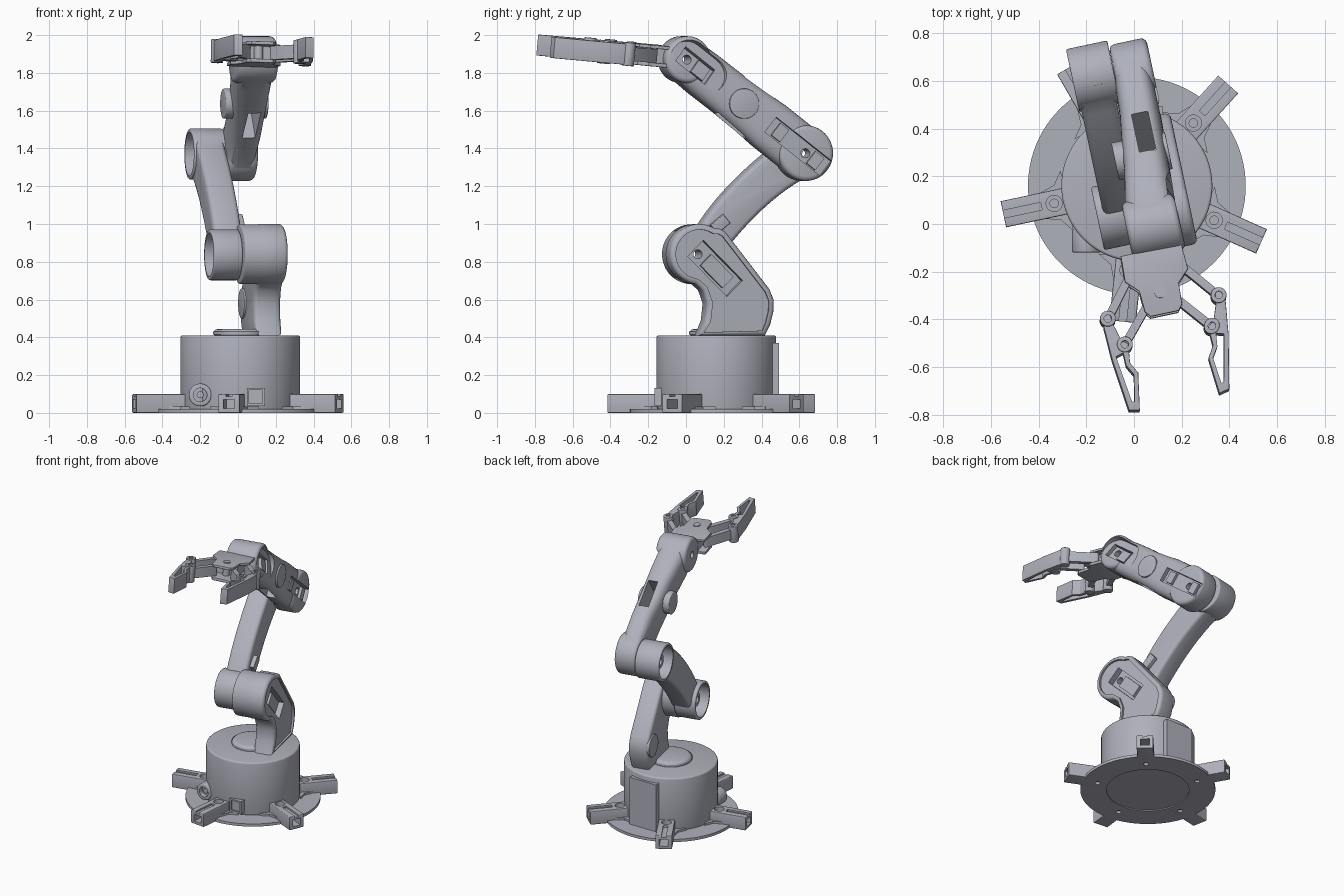
import bpy, bmesh
from math import sin, cos, pi, radians, atan2, hypot
from mathutils import Matrix

cube = bpy.data.objects.get("Cube")
if cube:
    bpy.data.objects.remove(cube)

grey = bpy.data.materials.new("light_grey")
grey.use_nodes = True
grey.diffuse_color = (0.43, 0.44, 0.5, 1)
grey.node_tree.nodes["Principled BSDF"].inputs["Base Color"].default_value = grey.diffuse_color

parts = []
shift, turn = Matrix.Translation, lambda angle, axis: Matrix.Rotation(radians(angle), 4, axis)
BASE = shift((0.012, 0.16, 0))
ARM = BASE @ turn(12, 'Z')


# ---- helpers ----
def add(name, bm, frame):
    bmesh.ops.recalc_face_normals(bm, faces=bm.faces)
    mesh = bpy.data.meshes.new(name)
    bm.to_mesh(mesh)
    bm.free()
    mesh.materials.append(grey)
    obj = bpy.data.objects.new(name, mesh)
    bpy.context.scene.collection.objects.link(obj)
    obj.matrix_world = frame
    parts.append(obj)
    return obj


def prism(name, outline, low, high, frame=ARM, axis='x', bevel=0, shrink=0):
    """Extrude an outline (y,z for axis x; x,y for axis z) from low to high."""
    bm = bmesh.new()
    place = (lambda p: (low, p[0], p[1])) if axis == 'x' else (lambda p: (p[0], p[1], low))
    face = bm.faces.new([bm.verts.new(place(p)) for p in outline])
    bm.normal_update()
    if shrink:
        rim = bmesh.ops.inset_individual(bm, faces=[face], thickness=shrink)['faces']
        bmesh.ops.delete(bm, geom=[f for f in rim if f is not face], context='FACES')
    caps = set(face.edges)
    ext = bmesh.ops.extrude_face_region(bm, geom=[face], use_keep_orig=True)['geom']
    move = (high - low, 0, 0) if axis == 'x' else (0, 0, high - low)
    bmesh.ops.translate(bm, vec=move, verts=[g for g in ext if isinstance(g, bmesh.types.BMVert)])
    caps |= {g for g in ext if isinstance(g, bmesh.types.BMEdge)}
    bmesh.ops.recalc_face_normals(bm, faces=bm.faces)
    if bevel:
        bmesh.ops.bevel(bm, geom=list(caps), offset=bevel, segments=3, profile=0.5, affect='EDGES')
    return add(name, bm, frame)


def combine(obj, *others, op='DIFFERENCE', keep=False):
    """Apply a boolean and drop the helper objects."""
    for other in others:
        mod = obj.modifiers.new("bool", 'BOOLEAN')
        mod.operation, mod.object, mod.solver = op, other, 'EXACT'
        bpy.context.view_layer.update()
        mesh = bpy.data.meshes.new_from_object(obj.evaluated_get(bpy.context.evaluated_depsgraph_get()))
        obj.modifiers.clear()
        obj.data = mesh
        if not keep:
            parts.remove(other)
            bpy.data.objects.remove(other)
    return obj


def arc(c, r, start, end, n):
    return [(c[0] + r * cos(radians(start + (end - start) * i / n)),
             c[1] + r * sin(radians(start + (end - start) * i / n))) for i in range(n + 1)]


def disc(c, r, n=48):
    return arc(c, r, 0, 360, n)[:-1]


def capsule(a, b, r, n=12):
    d = atan2(b[1] - a[1], b[0] - a[0]) * 180 / pi
    return arc(b, r, d - 90, d + 90, n) + arc(a, r, d + 90, d + 270, n)


def rect(c, half_len, half_wid, angle=0):
    ca, sa = cos(radians(angle)), sin(radians(angle))
    return [(c[0] + u * half_len * ca - v * half_wid * sa, c[1] + u * half_len * sa + v * half_wid * ca)
            for u, v in ((-1, -1), (1, -1), (1, 1), (-1, 1))]


def curve(a, b, c, n=14):
    return [tuple(a[k] * (1 - t) ** 2 + 2 * b[k] * t * (1 - t) + c[k] * t * t for k in (0, 1))
            for t in (i / n for i in range(n + 1))]


def drill(obj, centre):
    return combine(obj, prism("drill", disc(centre, 0.024, 20), -0.4, 0.4))


ORIGIN = (0, 0)
SHOULDER, ELBOW, WRIST = (-0.13, 0.84), (0.455, 1.375), (-0.18, 1.87)

# ---- base ----
flange = prism("base_flange", disc(ORIGIN, 0.457, 96), 0, 0.02, BASE, 'z')
combine(flange, prism("recess", disc(ORIGIN, 0.28, 64), -0.01, 0.007, BASE, 'z'))
prism("base_drum", disc(ORIGIN, 0.317, 96), 0.015, 0.41, BASE, 'z', bevel=0.012)
prism("turntable", disc(ORIGIN, 0.145, 64), 0.4, 0.445, BASE, 'z', bevel=0.03)
prism("rear_panel", rect((0, 0.3), 0.11, 0.033), 0.02, 0.37, BASE, 'z')

# five radial feet, each with an end slot, a top groove and a bolt hole
for i in range(5):
    frame = BASE @ turn(48 + 72 * i, 'Z')
    foot = prism("foot", rect((0.435, 0), 0.138, 0.056), 0, 0.1, frame, 'z', bevel=0.006)
    combine(foot,
            prism("slot", rect((0.52, 0), 0.12, 0.03), 0.022, 0.072, frame, 'z'),
            prism("groove", rect((0.5, 0), 0.09, 0.016), 0.088, 0.12, frame, 'z'),
            prism("pad", disc((0.355, 0), 0.034, 24), 0.06, 0.2, frame, 'z'))
    hole = prism("hole", disc((0.355, 0), 0.018, 20), -0.1, 0.2, frame, 'z')
    combine(foot, hole, keep=True)
    combine(flange, hole)
    flare = [(0.3, 0.13), (0.34, 0.075), (0.4, 0.057)]
    prism("foot_root", flare + [(x, -y) for x, y in flare[::-1]], 0.018, 0.035, frame, 'z')

# front connectors on the drum
FRONT = turn(90, 'X')
port = prism("round_port", disc((-0.2, 0.095), 0.06), 0.02, 0.12, FRONT, 'z', bevel=0.008)
combine(port, prism("bore", disc((-0.2, 0.095), 0.036), 0.085, 0.2, FRONT, 'z'))
prism("port_pin", disc((-0.2, 0.095), 0.02, 6), 0.05, 0.1, FRONT, 'z')
socket = prism("square_port", rect((0.095, 0.085), 0.048, 0.048), 0.1, 0.168, FRONT, 'z')
combine(socket, prism("bore", rect((0.095, 0.085), 0.036, 0.036), 0.155, 0.2, FRONT, 'z'))

# ---- shoulder: lobe on a curved pedestal with a recessed cover ----
profile = arc(SHOULDER, 0.16, 58, 262, 30) + [
    (-0.115, 0.65), (-0.09, 0.58), (-0.1, 0.49), (-0.133, 0.41), (0.225, 0.41), (0.255, 0.47),
    (0.272, 0.54), (0.272, 0.6), (0.25, 0.655), (0.01, 0.96), (-0.02, 0.975)]
shoulder = prism("shoulder", profile, 0.055, 0.2, bevel=0.022)
combine(shoulder, prism("lobe", disc(SHOULDER, 0.158, 64), -0.035, 0.15, bevel=0.01), op='UNION')
combine(shoulder, prism("cover_recess", profile, 0.185, 0.3, shrink=0.03),
        prism("servo_pocket", rect((-0.045, 0.765), 0.15, 0.06, -45), 0.14, 0.3))
prism("shoulder_servo", rect((-0.03, 0.75), 0.085, 0.042, -45), 0.1, 0.165)
prism("shoulder_side_disc", disc((0.19, 0.58), 0.08), 0.045, 0.08, bevel=0.004)
drill(shoulder, SHOULDER)

# ---- upper arm: curved beam with a cup at each end ----
outer = curve((-0.13, 0.9), (0.02, 1.2), (0.45, 1.5))
inner = curve((0.01, 0.8), (0.25, 1.12), (0.5, 1.25))
upper = prism("upper_arm", outer + inner[::-1], -0.162, -0.01, bevel=0.025)
for centre, left, right in (((-0.1, 0.837), -0.19, -0.036), ((0.488, 1.37), -0.172, 0.005)):
    combine(upper, prism("cup", disc(centre, 0.135, 64), left, right, bevel=0.008), op='UNION')
    combine(upper, prism("bore", disc(centre, 0.116, 64), left - 0.1, right - 0.05))
    drill(prism("joint_hub", disc(centre, 0.05, 32), left + 0.04, right - 0.045), centre)
    drill(upper, centre)
prism("arm_stop", rect((0.02, 1.0), 0.045, 0.03, 40), -0.06, 0.02, bevel=0.006)

# ---- forearm: lofted shell between elbow and wrist ----
dy, dz = WRIST[0] - ELBOW[0], WRIST[1] - ELBOW[1]
length, tilt = hypot(dy, dz), atan2(dz, dy) * 180 / pi


def along(t):
    return (ELBOW[0] + dy * t, ELBOW[1] + dz * t)


bm = bmesh.new()
rings = []
for t, left, right, half in ((0, 0.0, 0.16, 0.138), (0.3, -0.01, 0.16, 0.138), (0.45, -0.025, 0.156, 0.13),
                             (0.65, -0.04, 0.15, 0.126), (0.85, -0.065, 0.145, 0.126), (1, -0.075, 0.14, 0.12)):
    ring = []
    for k in range(40):
        c, s = [abs(f(pi * k / 20)) ** 0.65 * (1 if f(pi * k / 20) > 0 else -1) for f in (cos, sin)]
        y, z = along(t)
        ring.append(bm.verts.new(((left + right) / 2 + (right - left) / 2 * c,
                                  y + s * half * dz / length, z - s * half * dy / length)))
    rings.append(ring)
for a, b in zip(rings, rings[1:]):
    for k in range(40):
        bm.faces.new((a[k - 1], a[k], b[k], b[k - 1]))
bm.faces.new(rings[0])
bm.faces.new(rings[-1])
forearm = add("forearm", bm, ARM)
combine(forearm, prism("elbow_lobe", disc(ELBOW, 0.147, 64), 0.006, 0.167, bevel=0.025),
        prism("wrist_lobe", disc(WRIST, 0.124, 64), -0.08, 0.146, bevel=0.025), op='UNION')
# the wrist cover leans upward about the forearm axis
COVER = ARM @ shift((0.132, *WRIST)) @ turn(tilt, 'X') @ turn(16, 'Y')
combine(forearm,
        prism("window", rect(along(0.5), 0.1, 0.3, tilt), 0.04, 0.11),
        prism("elbow_pocket", rect(along(0.07), 0.19, 0.05, tilt), 0.13, 0.3),
        prism("wrist_recess", capsule(ORIGIN, (-0.13, 0), 0.1), 0, 0.3, COVER),
        prism("wrist_pocket", rect((-0.05, 0), 0.1, 0.05), -0.03, 0.3, COVER))
drill(forearm, ELBOW)
drill(forearm, WRIST)
prism("forearm_boss", disc(along(0.53), 0.08), 0.13, 0.162, bevel=0.004)
prism("forearm_boss", disc(along(0.53), 0.08), -0.068, -0.005, bevel=0.006)
for t in (-0.08, 0.22):
    prism("elbow_servo_tab", rect(along(t), 0.03, 0.04, tilt), 0.12, 0.15)
prism("wrist_servo", rect((-0.09, 0), 0.04, 0.04), -0.04, -0.008, COVER)

# ---- gripper, pitched slightly upward ----
GRIP = ARM @ shift((0, -0.18, 1.877)) @ turn(2, 'Y') @ turn(-5, 'X') @ shift((0, 0.18, 0))
half_palm = [(0.13, -0.28), (0.135, -0.39), (0.085, -0.44), (0.08, -0.53), (0.06, -0.555)]
palm = half_palm + [(-x, y) for x, y in half_palm[::-1]]
for low, high in ((0.04, 0.058), (-0.055, -0.035)):
    prism("palm_plate", palm, low, high, GRIP, 'z', bevel=0.003)
prism("palm_servo", rect((0, -0.36), 0.075, 0.09), -0.05, 0.045, GRIP, 'z')
prism("wrist_mount", rect((0, -0.27), 0.07, 0.06), -0.045, 0.04, GRIP, 'z', bevel=0.01)
prism("palm_screw", disc((0, -0.463), 0.024, 24), -0.05, 0.064, GRIP, 'z')

finger = [(0.225, -0.5), (0.255, -0.515), (0.262, -0.56), (0.257, -0.695), (0.232, -0.922), (0.188, -0.932),
          (0.161, -0.775), (0.186, -0.727), (0.176, -0.645), (0.2, -0.63), (0.222, -0.55)]
window = [(0.238, -0.69), (0.212, -0.89), (0.202, -0.89), (0.18, -0.78), (0.204, -0.735), (0.205, -0.68)]
for side, lean in ((1, 0.09), (-1, 0)):
    def flip(pts):
        return [(side * x + lean * min(0, y + 0.55), y) for x, y in pts]
    claw = prism("finger", flip(finger), -0.057, 0.054, GRIP, 'z', bevel=0.003)
    combine(claw, prism("finger_window", flip(window), -0.2, 0.2, GRIP, 'z'))
    for start, end in (((0.105, -0.36), (0.238, -0.526)), ((0.07, -0.51), (0.191, -0.647))):
        prism("finger_link", flip(capsule(start, end, 0.017, 8)), -0.035, 0.038, GRIP, 'z')
        pivot = prism("finger_pivot", flip(disc(end, 0.033, 28)), -0.062, 0.062, GRIP, 'z', bevel=0.004)
        combine(pivot, prism("pivot_bore", flip(disc(end, 0.016, 16)), 0.045, 0.1, GRIP, 'z'))

# ---- smooth the round faces, keep the edges crisp ----
bpy.ops.object.select_all(action='DESELECT')
for obj in parts:
    obj.select_set(True)
bpy.context.view_layer.objects.active = parts[0]
bpy.ops.object.shade_smooth_by_angle(angle=radians(32))
